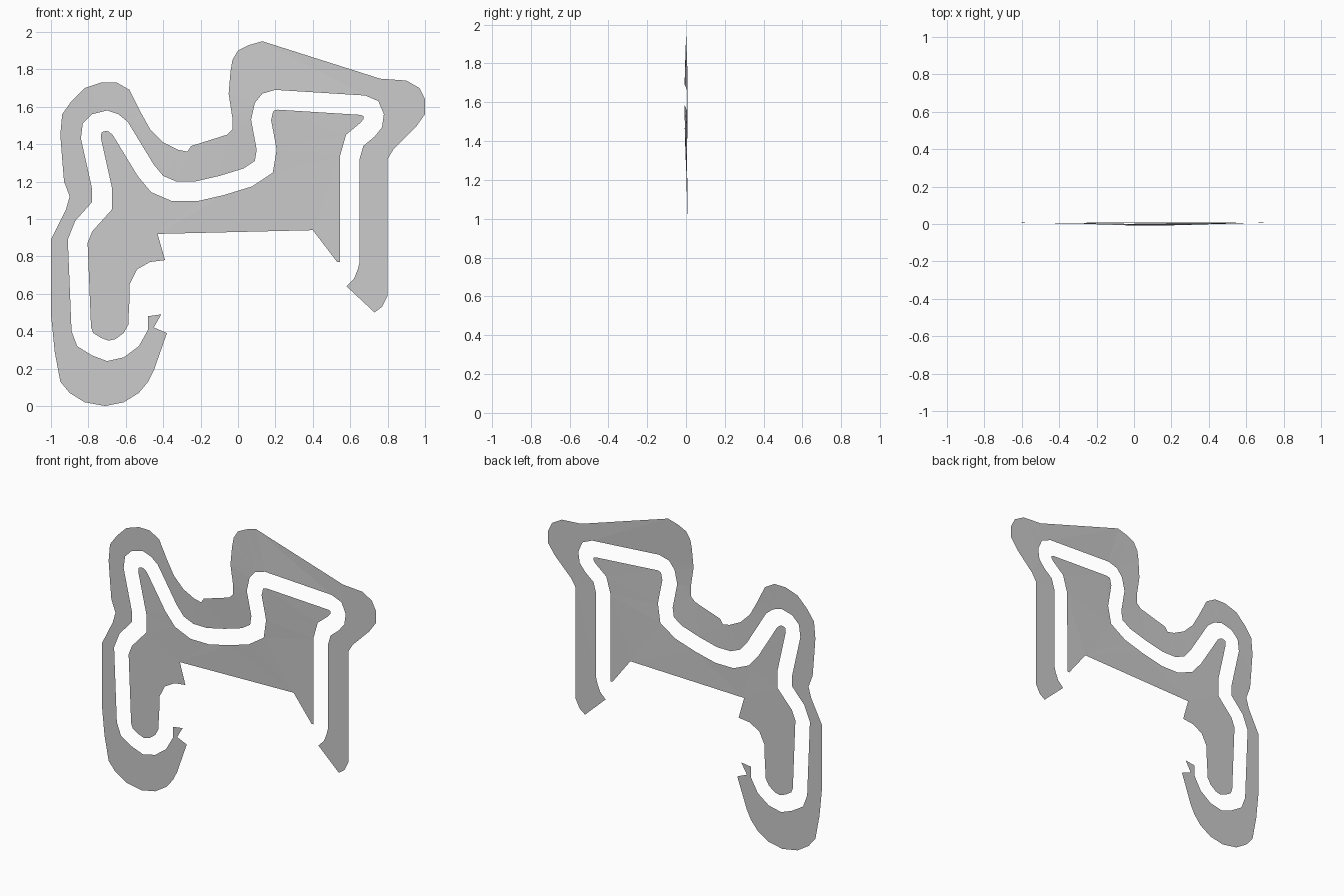
import bpy
import bmesh
import math
from mathutils import Vector

cube = bpy.data.objects.get("Cube")
if cube:
    bpy.data.objects.remove(cube, do_unlink=True)

TRACK_WIDTH = 0.105

# Outer edge of the winding track, in hundredths of a unit (x, z)
track_edge = [
    (-48, 48), (-48, 41), (-53, 32), (-61, 26), (-70, 24), (-78, 27),
    (-86, 32), (-89, 40), (-91, 89), (-87, 99), (-78, 109), (-78, 116),
    (-84, 143), (-83, 151), (-78, 156), (-70, 158), (-64, 156), (-59, 152),
    (-45, 129), (-40, 123), (-33, 120), (-23, 120), (-10, 123), (3, 127),
    (9, 131), (10, 137), (7, 153), (9, 162), (13, 167), (20, 169),
    (68, 166), (75, 163), (78, 156), (77, 149), (73, 144), (67, 139),
    (65, 132), (65, 77),
]

# Far rim of the ground outside the track, from its right end to its left end
outer_rim = [
    (64, 73), (62, 68), (58, 64), (73, 50), (77, 53), (80, 59), (80, 132),
    (83, 137), (95, 149), (100, 156), (100, 164), (97, 170), (90, 174),
    (76, 175), (13, 195), (6, 193), (0, 190), (-3, 185), (-4, 179),
    (-5, 167), (-3, 154), (-3, 148), (-6, 145), (-25, 139), (-27, 136),
    (-32, 137), (-40, 141), (-47, 148), (-52, 157), (-58, 169), (-65, 173),
    (-73, 173), (-82, 170), (-89, 163), (-94, 156), (-95, 145), (-94, 132),
    (-93, 120), (-90, 112), (-92, 105), (-99, 91), (-100, 89), (-100, 49),
    (-98, 29), (-95, 13), (-90, 7), (-82, 2), (-71, 0), (-61, 2), (-53, 7),
    (-48, 13), (-45, 19), (-38, 39), (-45, 42), (-41, 49),
]

# Open side of the infield, from its right end to its left end
infield_rim = [
    (53, 77), (40, 94), (-43, 92), (-39, 78), (-47, 77), (-54, 73),
    (-58, 65), (-58, 57),
]


def to_units(points):
    return [Vector(p) / 100 for p in points]


def offset_right(path, distance):
    """Mitred parallel copy of an open path, on its right-hand side."""
    result = []
    for i, point in enumerate(path):
        before = path[max(i, 1)] - path[max(i, 1) - 1]
        j = min(i, len(path) - 2)
        after = path[j + 1] - path[j]
        n1 = Vector((before.y, -before.x)).normalized()
        n2 = Vector((after.y, -after.x)).normalized()
        mitre = (n1 + n2).normalized()
        result.append(point + mitre * (distance / mitre.dot(n1)))
    return result


def relief(x, z):
    """Very shallow swell of the ground toward the front."""
    swell = math.exp(-((x - 0.05) / 0.45) ** 2 - ((z - 1.6) / 0.4) ** 2)
    return 0.009 - 0.018 * swell


def ground_sheet(name, outline, material):
    """Fill an outline with a single thin sheet facing the front."""
    bm = bmesh.new()
    face = bm.faces.new([bm.verts.new((p.x, 0, p.y)) for p in outline])
    face.normal_update()
    if face.normal.y > 0:
        face.normal_flip()
    bmesh.ops.triangulate(bm, faces=[face], ngon_method="BEAUTY")
    for vert in bm.verts:
        vert.co.y = relief(vert.co.x, vert.co.z)
    bm.normal_update()
    mesh = bpy.data.meshes.new(name)
    bm.to_mesh(mesh)
    bm.free()
    mesh.materials.append(material)
    obj = bpy.data.objects.new(name, mesh)
    bpy.context.collection.objects.link(obj)
    return obj


# Plain grey ground colour
grey = bpy.data.materials.new("ground_grey")
grey.use_nodes = True
colour = (0.6, 0.6, 0.6, 1)
grey.diffuse_color = colour
grey.node_tree.nodes["Principled BSDF"].inputs["Base Color"].default_value = colour

# Two sheets, with the track left open between them
edge = to_units(track_edge)
ground_sheet("outer_ground", edge + to_units(outer_rim), grey)
ground_sheet("infield_ground", offset_right(edge, TRACK_WIDTH) + to_units(infield_rim), grey)
